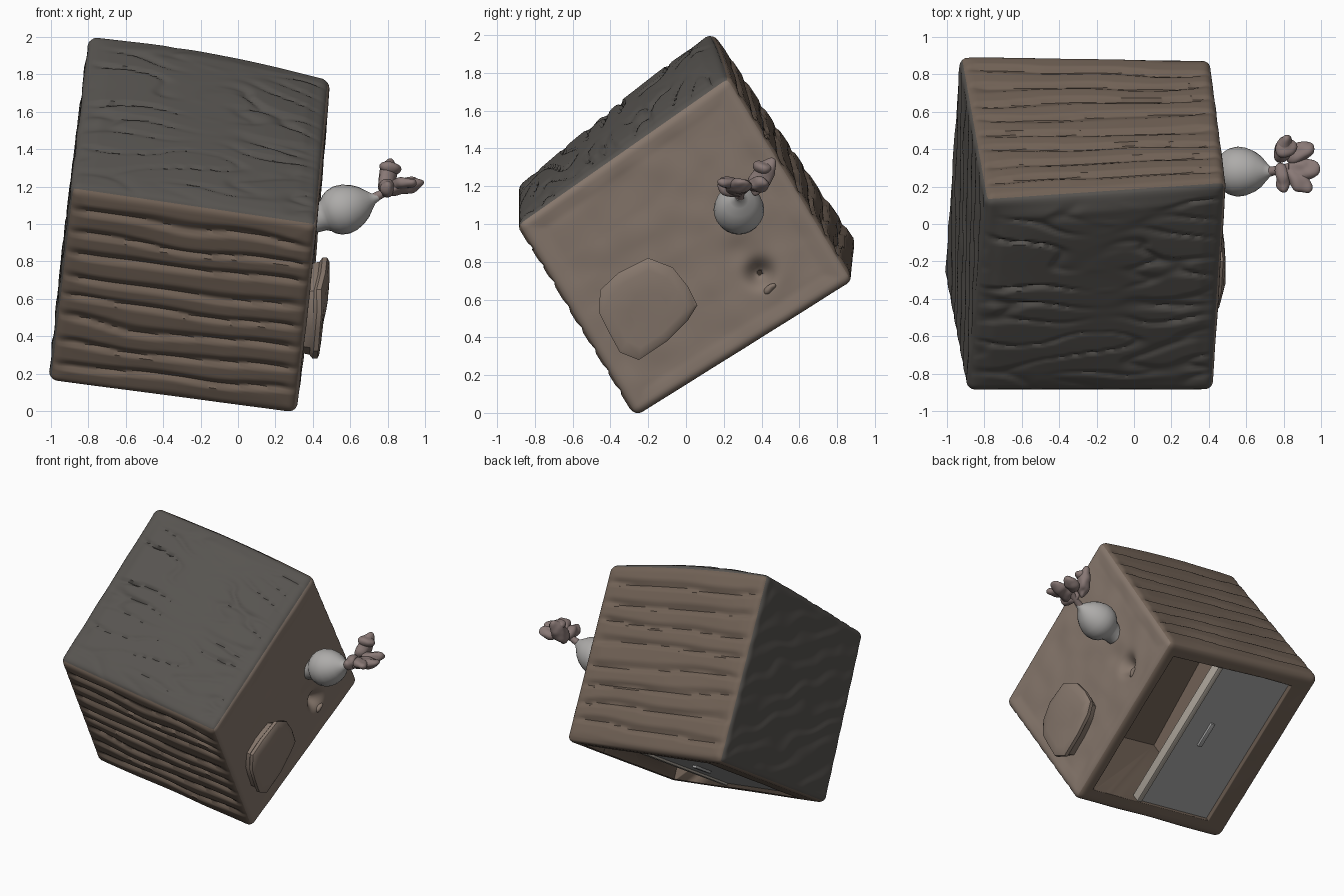
import bpy, bmesh, math
from mathutils import Vector, noise

if "Cube" in bpy.data.objects:
    bpy.data.objects.remove(bpy.data.objects["Cube"])

# Corner positions of the tilted crate: u = left to right, v and w across the other two axes
CORNERS = {
    (1, 0, 0): (0.31, -0.27, -0.025), (1, 1, 0): (0.41, 0.89, 0.70),
    (1, 0, 1): (0.425, -0.90, 1.00), (1, 1, 1): (0.495, 0.225, 1.785),
    (0, 0, 0): (-1.015, -0.27, 0.15), (0, 1, 0): (-0.935, 0.91, 0.895),
    (0, 0, 1): (-0.895, -0.90, 1.195), (0, 1, 1): (-0.795, 0.135, 2.02)}


def place(u, v, w):
    p = Vector()
    for (a, b, c), co in CORNERS.items():
        p += Vector(co) * ((u if a else 1 - u) * (v if b else 1 - v) * (w if c else 1 - w))
    return p


def material(name, rgb):
    m = bpy.data.materials.new(name)
    m.diffuse_color = (*rgb, 1)
    m.use_nodes = True
    m.node_tree.nodes["Principled BSDF"].inputs["Base Color"].default_value = m.diffuse_color
    return m


WOOD = material("wood", (0.17, 0.125, 0.095))
FACE = material("pale wood", (0.24, 0.185, 0.15))
DARK = material("dark wood", (0.095, 0.088, 0.08))
METAL = material("panel grey", (0.38, 0.38, 0.38))
RIM = material("panel rim", (0.42, 0.38, 0.33))
ROOT = material("root white", (0.42, 0.41, 0.40))
LEAF = material("leaf", (0.25, 0.19, 0.18))


def finish(bm, name, mats, angle=40):
    bmesh.ops.recalc_face_normals(bm, faces=bm.faces)
    me = bpy.data.meshes.new(name)
    bm.to_mesh(me)
    bm.free()
    for m in mats:
        me.materials.append(m)
    ob = bpy.data.objects.new(name, me)
    bpy.context.collection.objects.link(ob)
    bpy.ops.object.select_all(action='DESELECT')
    ob.select_set(True)
    bpy.context.view_layer.objects.active = ob
    bpy.ops.object.shade_smooth_by_angle(angle=math.radians(angle))
    return ob


def slab(name, lo, hi, mat, bevel=0.0):
    # box given in crate coordinates
    bm = bmesh.new()
    bmesh.ops.create_cube(bm, size=1)
    for v in bm.verts:
        v.co = place(*[lo[i] + (v.co[i] + 0.5) * (hi[i] - lo[i]) for i in range(3)])
    if bevel:
        bmesh.ops.bevel(bm, geom=bm.edges[:], offset=bevel, segments=2, affect='EDGES', profile=0.5)
    return finish(bm, name, [mat])


def relief(p, n):
    # carved surface height for each side of the crate
    u, v, w = p
    wob = noise.noise(Vector((u * 3, v * 5, w * 5)))
    if abs(n.y) > 0.8:      # stacked planks
        t = w * 9 + 0.2 * wob + 0.35 * noise.noise(Vector((u * 1.2, 7 + v * 5, w * 4)))
        t -= math.floor(t)
        return 0.004 - 0.018 * max(0, 1 - t * 3.2, 1 - (1 - t) * 7) + 0.005 * wob
    if n.z > 0.8:           # cracked bark-like boards on a swollen face
        c = noise.noise(Vector((u * 3, v * 11, 3)))
        bulge = 0.03 * math.sin(math.pi * u) * (0.5 + 0.5 * v) + 0.012 * math.sin(math.pi * v)
        return bulge - 0.018 * max(0, 1 - abs(c) * 7) * (0.5 + wob) + 0.005 * wob
    if n.x < -0.8:          # slanted chisel marks
        t = (w + v * 0.5) * 7 + 0.6 * wob
        return 0.004 * math.sin(t * math.tau)
    if n.x > 0.8:           # soft lumps and a raised rim
        edge = min(v, w, 1 - v, 1 - w)
        lump = noise.noise(Vector((v * 8, w * 8, 4)))
        return 0.006 * lump - 0.005 * min(1, max(0, edge - 0.03) / 0.06)
    return 0.003 * wob


# Crate body: rounded, subdivided cube with carved sides
bm = bmesh.new()
bmesh.ops.create_cube(bm, size=1)
bmesh.ops.subdivide_edges(bm, edges=bm.edges[:], cuts=89, use_grid_fill=True)
for f in bm.faces:
    n = f.normal
    f.material_index = 1 if n.x > 0.5 else 2 if (n.x < -0.5 or n.z > 0.5) else 0
R = 0.036
for vert in bm.verts:
    p = vert.co + Vector((0.5, 0.5, 0.5))
    core = Vector([min(max(c, R), 1 - R) for c in p])
    n = (p - core).normalized()
    p = core + n * R
    flat = min(1, 12 * sorted(min(c, 1 - c) for c in p)[1])
    # the swelling of the top edge is shared by both neighbouring sides
    lift = 0.022 * math.sin(math.pi * p.x) * max(0, p.z - 0.7) / 0.3 * p.y
    p += n * relief(p, n) * flat
    q = place(*p)
    q.z += lift
    if n.x > 0.8:           # eye-like hollow with a shallow trough beside it
        q.x -= 0.09 * math.exp(-((q.y - 0.39) ** 2 + (q.z - 0.74) ** 2) / 0.004)
        q.x -= 0.02 * math.exp(-((q.y - 0.28) ** 2 + (q.z - 0.86) ** 2) / 0.006)
    vert.co = q
body = finish(bm, "crate_body", [WOOD, FACE, DARK], 50)

# Open cavity in the lower back side
cutter = slab("cavity_cutter", (0.14, 0.08, -0.2), (0.93, 0.92, 0.75), WOOD)
cutter.hide_render = True
cut = body.modifiers.new("cavity", 'BOOLEAN')
cut.operation, cut.solver, cut.object = 'DIFFERENCE', 'EXACT', cutter
bpy.context.view_layer.objects.active = body
bpy.ops.object.modifier_apply(modifier="cavity")
bpy.data.objects.remove(cutter)

# Sliding panel, its rim and its handle
slab("sliding_panel", (0.13, 0.07, 0.022), (0.60, 0.93, 0.07), METAL)
slab("panel_edge", (0.59, 0.07, 0.008), (0.622, 0.93, 0.07), RIM, 0.008)
slab("panel_handle", (0.435, 0.46, 0.008), (0.46, 0.60, 0.03), METAL, 0.004)

# Flat chipped plate on the right side
outline = [(-0.20, 0.82), (-0.07, 0.77), (0.01, 0.67), (0.06, 0.57), (0.01, 0.49), (-0.10, 0.38),
           (-0.25, 0.28), (-0.35, 0.32), (-0.41, 0.43), (-0.46, 0.53), (-0.455, 0.65), (-0.36, 0.74)]
bm = bmesh.new()
cy, cz = -0.20, 0.55
rings = []
for off, k in ((-0.09, 0.88), (-0.04, 0.92), (-0.025, 1.0), (0.0, 1.0), (0.012, 0.93), (0.018, 0.75), (0.022, 0.4)):
    rings.append([bm.verts.new((0.40 + 0.085 * z + off + 0.014 * noise.noise(Vector((y * 7, z * 7, k * 3))),
                                cy + (y - cy) * k, cz + (z - cz) * k)) for y, z in outline])
N = len(outline)
for a, b in zip(rings, rings[1:]):
    for i in range(N):
        bm.faces.new((a[i], a[(i + 1) % N], b[(i + 1) % N], b[i]))
bm.faces.new(rings[0])
bm.faces.new(rings[-1])
finish(bm, "side_plate", [FACE], 35)


def lathe(name, start, end, profile, mat, sides=24):
    # profile: (fraction along the axis, radius)
    start, axis = Vector(start), Vector(end) - Vector(start)
    rot = axis.to_track_quat('Z', 'Y')
    bm = bmesh.new()
    rings = [[bm.verts.new(start + axis * t + rot @ Vector((r * math.cos(i * math.tau / sides),
              r * math.sin(i * math.tau / sides), 0))) for i in range(sides)] for t, r in profile]
    for a, b in zip(rings, rings[1:]):
        for i in range(sides):
            bm.faces.new((a[i], a[(i + 1) % sides], b[(i + 1) % sides], b[i]))
    bm.faces.new(rings[0])
    bm.faces.new(rings[-1])
    return finish(bm, name, [mat], 60)


def blob(name, a, b, width, thick, mat, rough=0.02):
    # lumpy flattened lobe stretched between two points
    a, b = Vector(a), Vector(b)
    rot = (b - a).to_track_quat('Z', 'Y')
    bm = bmesh.new()
    bmesh.ops.create_icosphere(bm, subdivisions=4, radius=1)
    for v in bm.verts:
        d = v.co.copy()
        p = Vector((d.x * width, d.y * thick, d.z * (b - a).length / 2))
        p = (a + b) / 2 + rot @ p
        v.co = p + (rot @ d) * rough * noise.noise(p * 15)
    return finish(bm, name, [mat], 60)


# Root vegetable nose and its neck
lathe("root_nose", (0.40, 0.28, 1.02), (0.75, 0.28, 1.145),
      [(0, 0.07), (0.14, 0.075), (0.2, 0.088), (0.25, 0.108), (0.33, 0.125), (0.44, 0.134), (0.56, 0.128),
       (0.68, 0.11), (0.78, 0.085), (0.87, 0.05), (0.93, 0.028), (1, 0.02)], ROOT)
lathe("leaf_stem", (0.72, 0.28, 1.135), (0.84, 0.30, 1.20), [(0, 0.026), (0.5, 0.022), (1, 0.03)], LEAF, 12)

# Leaf tuft: start, end, width, thickness
for i, (a, b, wd, th) in enumerate([
        ((0.78, 0.36, 1.15), (0.82, 0.46, 1.35), 0.045, 0.055),
        ((0.78, 0.25, 1.18), (0.99, 0.31, 1.22), 0.065, 0.04),
        ((0.82, 0.34, 1.20), (0.96, 0.43, 1.22), 0.05, 0.04),
        ((0.79, 0.33, 1.17), (0.80, 0.17, 1.22), 0.04, 0.045),
        ((0.82, 0.31, 1.20), (0.94, 0.17, 1.22), 0.05, 0.035),
        ((0.77, 0.38, 1.31), (0.86, 0.44, 1.29), 0.045, 0.035)]):
    blob("leaf_%d" % (i + 1), a, b, wd, th, LEAF, 0.022)

# Small nub below the hollow
blob("hollow_nub", (0.36, 0.42, 0.63), (0.39, 0.47, 0.68), 0.025, 0.02, FACE)
